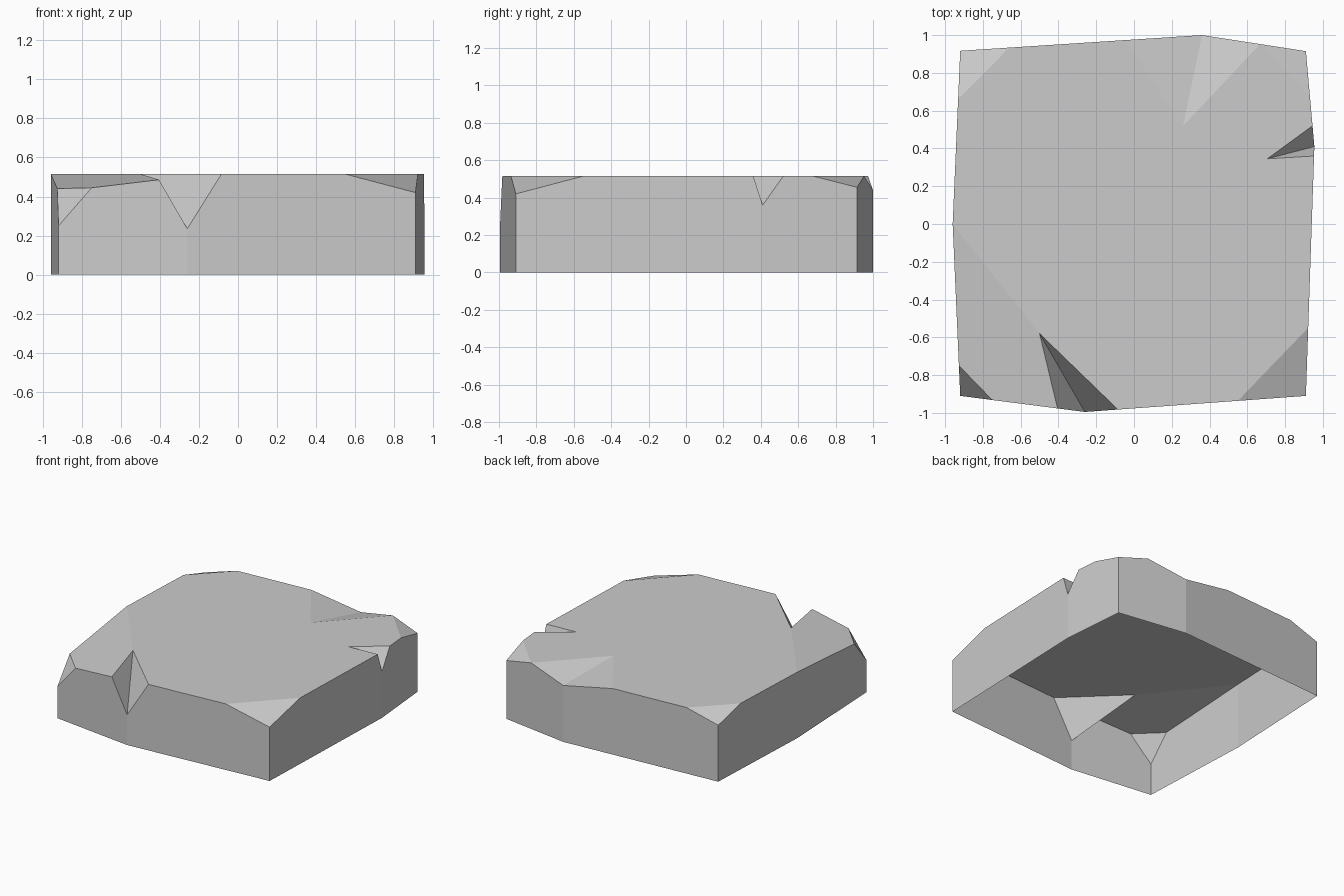
import bpy, bmesh
from mathutils import Vector

if "Cube" in bpy.data.objects:
    bpy.data.objects.remove(bpy.data.objects["Cube"])

TOP = 0.515

stone = bpy.data.materials.new("stone grey")
stone.use_nodes = True
grey = (0.6, 0.6, 0.6, 1)
stone.diffuse_color = grey
stone.node_tree.nodes["Principled BSDF"].inputs["Base Color"].default_value = grey


def make_object(name, bm):
    bmesh.ops.recalc_face_normals(bm, faces=bm.faces[:])
    mesh = bpy.data.meshes.new(name)
    bm.to_mesh(mesh)
    bm.free()
    mesh.materials.append(stone)
    obj = bpy.data.objects.new(name, mesh)
    bpy.context.collection.objects.link(obj)
    return obj


def slice_off(bm, a, b, c):
    """Cut away everything above the plane through three points."""
    a, b, c = Vector(a), Vector(b), Vector(c)
    normal = (b - a).cross(c - a).normalized()
    if normal.z < 0:
        normal.negate()
    bmesh.ops.bisect_plane(bm, geom=bm.verts[:] + bm.edges[:] + bm.faces[:],
                           dist=0.0005, plane_co=a, plane_no=normal, clear_outer=True)
    rim = [e for e in bm.edges if e.is_boundary]
    bmesh.ops.holes_fill(bm, edges=rim, sides=0)


def wedge(name, tip, left, bottom, right):
    """V-shaped cutter that runs from the tip out through the wall."""
    tip, left, bottom, right = map(Vector, (tip, left, bottom, right))
    mid = (tip + bottom) / 2
    points = (tip.lerp(bottom, 1.5), bottom.lerp(tip, 1.5),
              mid.lerp(left, 1.6), mid.lerp(right, 1.6))
    bm = bmesh.new()
    bmesh.ops.convex_hull(bm, input=[bm.verts.new(p) for p in points])
    obj = make_object(name, bm)
    obj.hide_render = True
    return obj


# Slab: eight-sided block
outline = [(-0.92, -0.91), (-0.26, -0.995), (0.91, -0.91), (0.955, 0.41),
           (0.91, 0.915), (0.36, 1.0), (-0.92, 0.917), (-0.96, 0)]
bm = bmesh.new()
base = bm.faces.new([bm.verts.new((x, y, 0)) for x, y in outline])
block = bmesh.ops.extrude_face_region(bm, geom=[base], use_keep_orig=True)
for v in block["geom"]:
    if isinstance(v, bmesh.types.BMVert):
        v.co.z = TOP
bmesh.ops.recalc_face_normals(bm, faces=bm.faces[:])

# Sloping front corner and four chipped corners
slice_off(bm, (-0.96, 0, TOP), (-0.5, -0.58, TOP), (-0.75, -0.93, 0.445))
slice_off(bm, (-0.75, -0.932, 0.445), (-0.927, -0.75, 0.44), (-0.92, -0.91, 0.25))
slice_off(bm, (0.55, -0.936, TOP), (0.922, -0.55, TOP), (0.91, -0.91, 0.42))
slice_off(bm, (0.67, 0.952, TOP), (0.931, 0.68, TOP), (0.91, 0.915, 0.455))
slice_off(bm, (-0.66, 0.934, TOP), (-0.931, 0.66, TOP), (-0.92, 0.917, 0.44))
slab = make_object("stone_slab", bm)

# Cracks in the front, side and back edges
cracks = [
    wedge("front_crack", (-0.5, -0.58, TOP), (-0.41, -0.976, 0.495),
          (-0.26, -0.995, 0.235), (-0.085, -0.982, TOP)),
    wedge("side_crack", (0.705, 0.345, TOP), (0.953, 0.36, TOP),
          (0.955, 0.41, 0.36), (0.945, 0.52, TOP)),
    wedge("back_crack", (0.26, 0.52, TOP), (0.668, 0.952, TOP),
          (0.36, 1.0, 0.44), (-0.05, 0.973, TOP)),
]
for cutter in cracks:
    mod = slab.modifiers.new(cutter.name, "BOOLEAN")
    mod.operation = "DIFFERENCE"
    mod.solver = "EXACT"
    mod.object = cutter

# Apply the cuts and remove the cutters
bpy.context.view_layer.update()
graph = bpy.context.evaluated_depsgraph_get()
carved = bpy.data.meshes.new_from_object(slab.evaluated_get(graph))
slab.modifiers.clear()
slab.data = carved
for cutter in cracks:
    bpy.data.objects.remove(cutter)

# Open underside, flat faces, a single material
bm = bmesh.new()
bm.from_mesh(carved)
under = [f for f in bm.faces if all(v.co.z < 0.001 for v in f.verts)]
bmesh.ops.delete(bm, geom=under, context="FACES")
for f in bm.faces:
    f.smooth = False
    f.material_index = 0
bm.to_mesh(carved)
bm.free()
carved.materials.clear()
carved.materials.append(stone)
